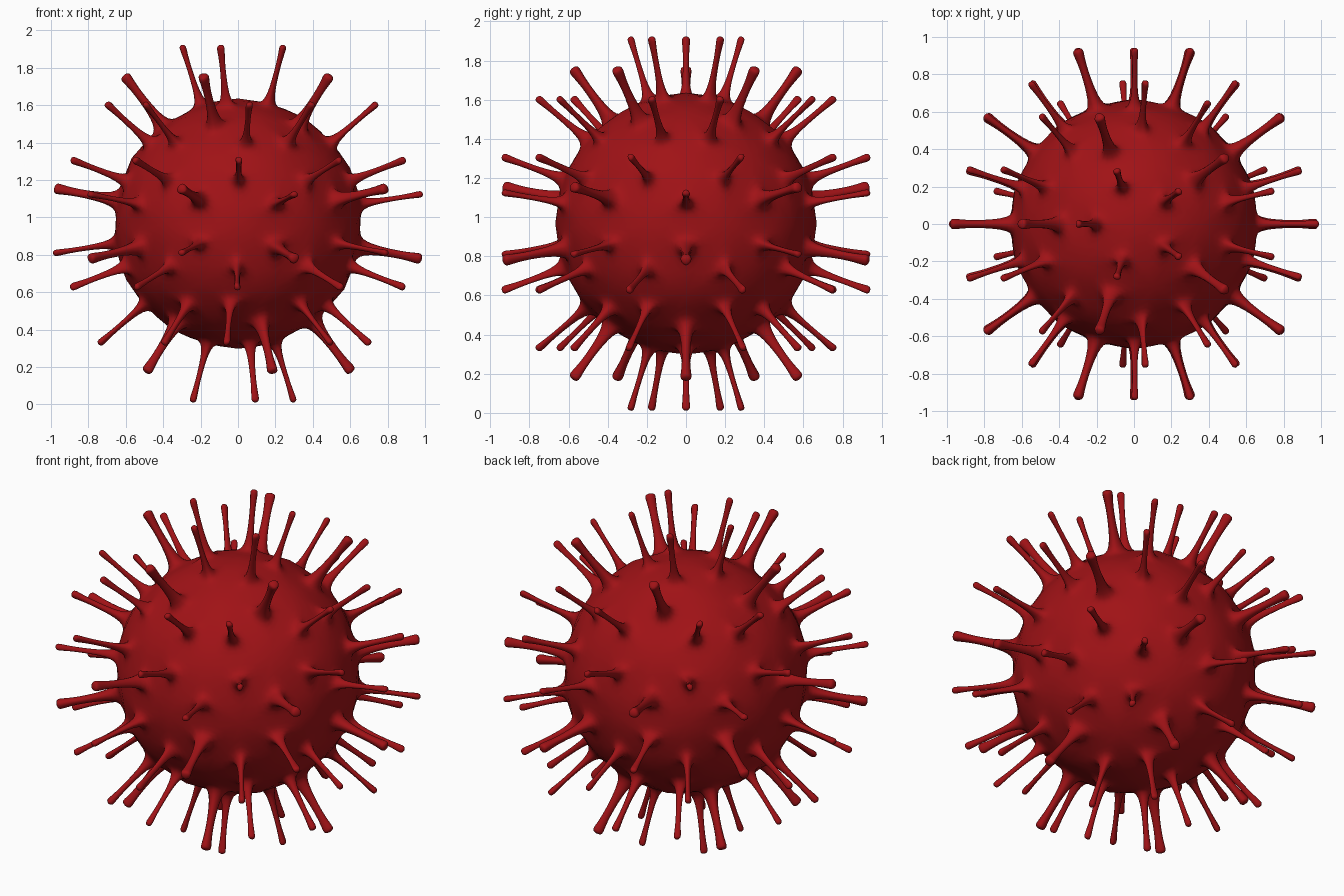
import bpy, bmesh
from mathutils import Vector

if "Cube" in bpy.data.objects:
    bpy.data.objects.remove(bpy.data.objects["Cube"])

R = 0.695          # cage radius; subdivision pulls it in to about 0.67
CENTRE_Z = 0.967

# spike profile: (distance from centre, ring size), ring None = sits on the face
PROFILE = [(None, 1.75), (0.80, 0.95), (0.92, 0.98), (0.975, 1.35), (1.004, 1.3)]
THICK, THIN = 0.046, 0.031

# body cage: each of the 80 faces carries one spike
bm = bmesh.new()
bmesh.ops.create_icosphere(bm, subdivisions=2, radius=R)
for face in list(bm.faces):
    base = list(face.verts)
    c = face.calc_center_median()
    axis = c.normalized()
    offs = [v.co - c for v in base]
    size = sum(o.length for o in offs) / 3
    lengths = [e.calc_length() for e in face.edges]
    # equilateral faces get the thick spikes, the others thin ones
    k = THICK if max(lengths) - min(lengths) < 0.01 * R else THIN
    bm.faces.remove(face)
    ring = base
    for dist, s in PROFILE:
        origin = c if dist is None else axis * dist
        new = [bm.verts.new(origin + o * (k * s / size)) for o in offs]
        for i in range(3):
            j = (i + 1) % 3
            bm.faces.new((ring[i], ring[j], new[j], new[i]))
        ring = new
    bm.faces.new(ring)
bmesh.ops.recalc_face_normals(bm, faces=bm.faces)
for f in bm.faces:
    f.smooth = True

mesh = bpy.data.meshes.new("spiked_sphere")
bm.to_mesh(mesh)
bm.free()
obj = bpy.data.objects.new("spiked_sphere", mesh)
bpy.context.collection.objects.link(obj)
obj.location = Vector((0, 0, CENTRE_Z))

# rounded skin
sub = obj.modifiers.new("smooth_skin", 'SUBSURF')
sub.levels = sub.render_levels = 2

mat = bpy.data.materials.new("dark_red")
mat.diffuse_color = (0.35, 0.006, 0.008, 1)
mat.use_nodes = True
mat.node_tree.nodes["Principled BSDF"].inputs["Base Color"].default_value = mat.diffuse_color
mesh.materials.append(mat)
